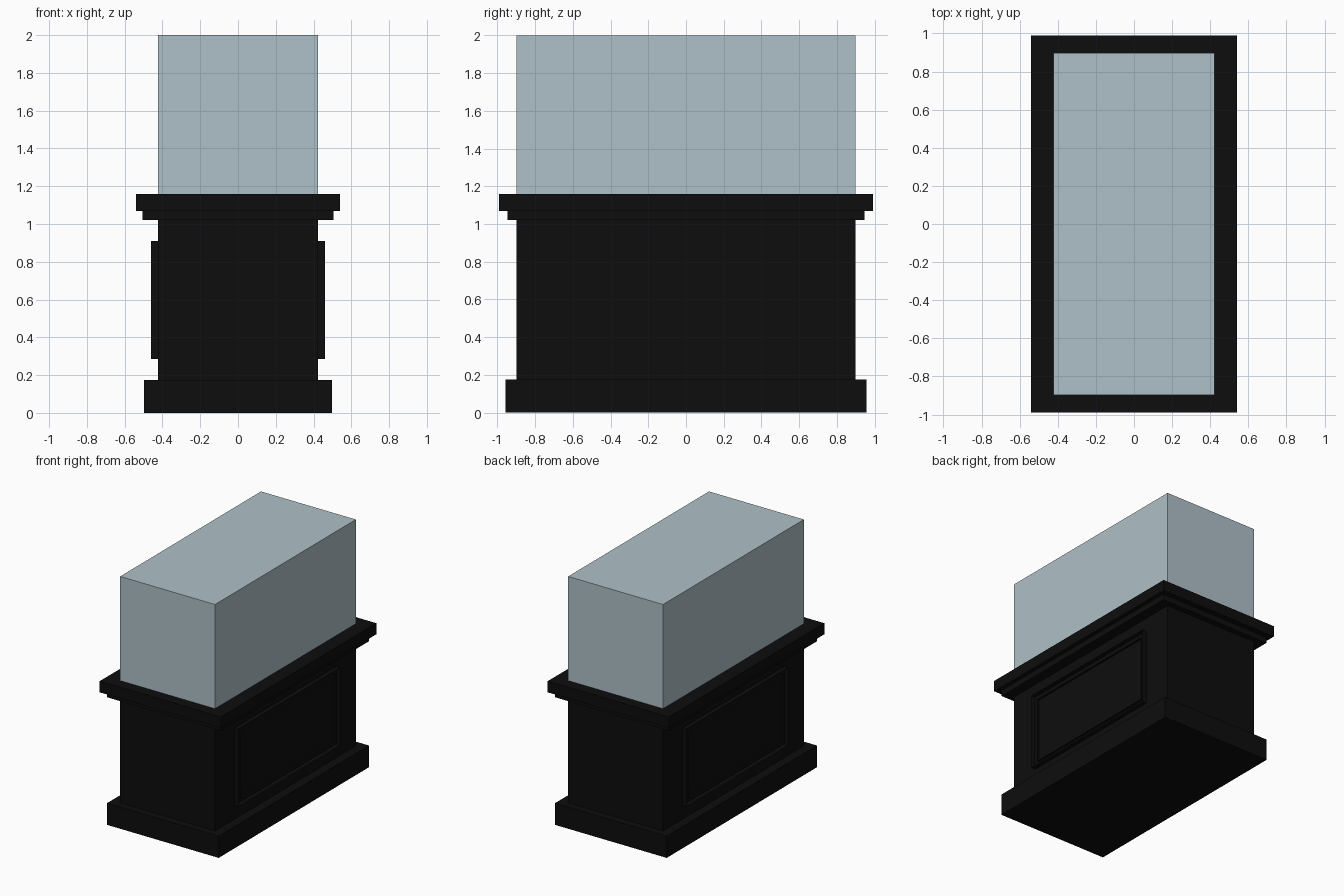
import bpy, bmesh

if "Cube" in bpy.data.objects:
    bpy.data.objects.remove(bpy.data.objects["Cube"])


def material(name, rgb):
    m = bpy.data.materials.new(name)
    m.diffuse_color = (*rgb, 1.0)
    m.use_nodes = True
    m.node_tree.nodes["Principled BSDF"].inputs["Base Color"].default_value = m.diffuse_color
    return m


black = material("black_wood", (0.004, 0.004, 0.004))
glass = material("pale_blue_glass", (0.43, 0.53, 0.58))


def finish(name, bm, mat):
    bmesh.ops.recalc_face_normals(bm, faces=bm.faces)
    me = bpy.data.meshes.new(name)
    bm.to_mesh(me)
    bm.free()
    me.materials.append(mat)
    ob = bpy.data.objects.new(name, me)
    bpy.context.collection.objects.link(ob)
    return ob


def block(name, hx, hy, z0, z1, mat):
    """Box centred on x and y, from z0 up to z1."""
    bm = bmesh.new()
    bmesh.ops.create_cube(bm, size=1)
    for v in bm.verts:
        v.co = (v.co.x * 2 * hx, v.co.y * 2 * hy, z0 if v.co.z < 0 else z1)
    return finish(name, bm, mat)


def frame(name, side, x_out, hy, z0, z1, width, mat):
    """Rectangular moulding standing out from the long wall on one side."""
    bm = bmesh.new()
    pts = ((-hy, z0), (hy, z0), (hy, z1), (-hy, z1))
    face = bm.faces.new([bm.verts.new((side * 0.42, y, z)) for y, z in pts])
    bmesh.ops.inset_region(bm, faces=[face], thickness=width, use_boundary=True)
    bmesh.ops.delete(bm, geom=[face], context='FACES')
    ext = bmesh.ops.extrude_face_region(bm, geom=bm.faces[:], use_keep_orig=True)
    for v in ext["geom"]:
        if isinstance(v, bmesh.types.BMVert):
            v.co.x = side * x_out
    return finish(name, bm, mat)


# Pedestal, from the floor up
block("plinth", 0.498, 0.957, 0.0, 0.175, black)
block("cabinet_body", 0.423, 0.897, 0.175, 1.022, black)
block("cornice_step", 0.506, 0.945, 1.022, 1.07, black)
block("top_slab", 0.54, 0.99, 1.07, 1.16, black)

# Stepped panel mouldings on both long sides
for side, label in ((1, "right"), (-1, "left")):
    frame(label + "_outer_moulding", side, 0.46, 0.65, 0.286, 0.911, 0.045, black)
    frame(label + "_inner_moulding", side, 0.44, 0.605, 0.331, 0.866, 0.04, black)

# Display case
block("glass_case", 0.423, 0.897, 1.16, 2.0, glass)
